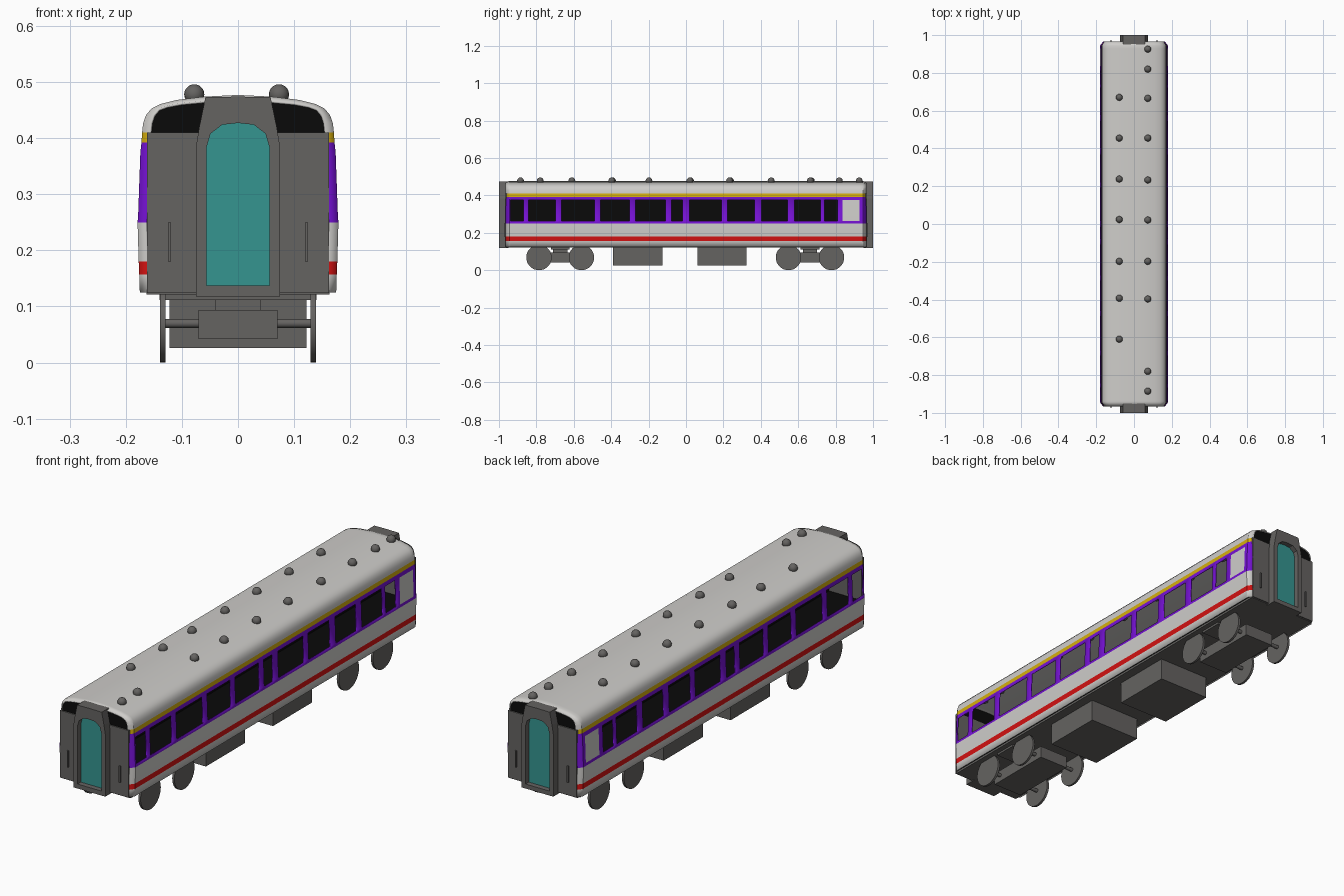
import bpy, bmesh, math
from mathutils import Matrix

if "Cube" in bpy.data.objects:
    bpy.data.objects.remove(bpy.data.objects["Cube"])


def material(name, rgb):
    m = bpy.data.materials.new(name)
    m.diffuse_color = (*rgb, 1)
    m.use_nodes = True
    m.node_tree.nodes["Principled BSDF"].inputs["Base Color"].default_value = m.diffuse_color
    return m


LIGHT = material("light_grey", (0.62, 0.61, 0.59))
GREY = material("dark_grey", (0.13, 0.125, 0.12))
PURPLE = material("purple", (0.18, 0.006, 0.66))
RED = material("red", (0.66, 0.006, 0.006))
YELLOW = material("yellow", (0.66, 0.42, 0.004))
TEAL = material("teal", (0.036, 0.30, 0.28))
BLACK = material("black", (0.003, 0.003, 0.003))


def finish(name, bm, mats, smooth=None):
    bmesh.ops.recalc_face_normals(bm, faces=bm.faces)
    me = bpy.data.meshes.new(name)
    bm.to_mesh(me)
    bm.free()
    for m in mats:
        me.materials.append(m)
    if smooth:
        me.shade_smooth()
        me.set_sharp_from_angle(angle=math.radians(smooth))
    ob = bpy.data.objects.new(name, me)
    bpy.context.collection.objects.link(ob)
    return ob


def box(name, x, y, z, mat):
    bm = bmesh.new()
    bmesh.ops.create_cube(bm, size=1)
    for v in bm.verts:
        v.co = [a + (c + 0.5) * (b - a) for c, (a, b) in zip(v.co, (x, y, z))]
    return finish(name, bm, [mat])


def cyl(name, r, x0, x1, y, z, mat, n=32):
    # cylinder lying along x
    bm = bmesh.new()
    bmesh.ops.create_cone(bm, cap_ends=True, segments=n, radius1=r, radius2=r, depth=x1 - x0,
                          matrix=Matrix.Translation(((x0 + x1) / 2, y, z)) @ Matrix.Rotation(math.pi / 2, 4, 'Y'))
    return finish(name, bm, [mat], 40)


def mirrored(half):
    # half outline from lower right to top centre -> full outline
    return half + [(-x, z) for x, z in reversed(half) if x > 0]


def slab(name, outline, y0, y1, mat):
    bm = bmesh.new()
    a = [bm.verts.new((x, y0, z)) for x, z in outline]
    b = [bm.verts.new((x, y1, z)) for x, z in outline]
    bm.faces.new(a)
    bm.faces.new(b)
    for i in range(len(a)):
        j = (i + 1) % len(a)
        bm.faces.new((a[i], a[j], b[j], b[i]))
    return finish(name, bm, [mat])


# Body shell: section swept along y, with bands by height and open windows
half = [(.175, .125), (.176, .157), (.177, .18), (.179, .25), (.178, .262), (.174, .375),
        (.172, .392), (.171, .41), (.169, .427), (.164, .441), (.154, .453), (.138, .461),
        (.11, .468), (.06, .474), (0, .477)]
section = mirrored(half)
windows = [(-.938, -.869), (-.842, -.698), (-.666, -.489), (-.457, -.302), (-.27, -.11),
           (-.077, -.019), (.019, .19), (.222, .366), (.404, .543), (.58, .719), (.741, .81)]
panel = (.837, .928)
ys = sorted([-.965, -.945, .945, .965] + [y for w in windows + [panel] for y in w])
bm = bmesh.new()
rings = []
for y in ys:
    end = abs(y) > .96
    rings.append([bm.verts.new((x * (.92 if end else 1), y,
                                z - (.3 * max(0, z - .45) if end else 0))) for x, z in section])
for k in range(len(ys) - 1):
    ym = (ys[k] + ys[k + 1]) / 2
    for i in range(len(section) - 1):
        zm = (section[i][1] + section[i + 1][1]) / 2
        glazed = .262 < zm < .375
        if glazed and any(a < ym < b for a, b in windows):
            continue
        f = bm.faces.new((rings[k][i], rings[k][i + 1], rings[k + 1][i + 1], rings[k + 1][i]))
        if .157 < zm < .18:
            f.material_index = 2
        elif .25 < zm < .392:
            f.material_index = 0 if glazed and panel[0] < ym < panel[1] else 1
        elif .392 < zm < .41:
            f.material_index = 3
bmesh.ops.remove_doubles(bm, verts=bm.verts, dist=1e-5)
shell = finish("body_shell", bm, [LIGHT, PURPLE, RED, YELLOW], 30)
mod = shell.modifiers.new("thickness", 'SOLIDIFY')
mod.thickness = .004

# Dark interior seen through the windows, and floor
box("interior_floor", (-.168, .168), (-.945, .945), (.13, .235), BLACK)
box("interior_partition", (-.012, .012), (-.945, .945), (.23, .405), BLACK)
box("floor_plate", (-.163, .163), (-.962, .962), (.121, .131), GREY)

# Car ends: wall, dark upper corners, gangway frame, door, handrails
upper = mirrored([(x * .92, z - .3 * max(0, z - .45)) for x, z in half if z > .4])
frame_out = mirrored([(.075, .118), (.075, .384), (.069, .42), (.058, .473), (0, .474)])
frame_in = mirrored([(.056, .137), (.056, .384), (.049, .408), (.028, .424), (0, .427)])
for s, tag in ((-1, "front"), (1, "back")):
    box(tag + "_end_wall", (-.162, .162), sorted((s * .95, s * .967)), (.124, .41), GREY)
    slab(tag + "_end_dark_corners", upper, s * .95, s * .962, BLACK)
    bm = bmesh.new()
    loops = [[bm.verts.new((x, s * y, z)) for x, z in o]
             for o, y in ((frame_out, .95), (frame_out, 1), (frame_in, 1), (frame_in, .972))]
    n = len(frame_out)
    for a, b in zip(loops, loops[1:]):
        for i in range(n):
            j = (i + 1) % n
            bm.faces.new((a[i], a[j], b[j], b[i]))
    finish(tag + "_gangway_frame", bm, [GREY])
    slab(tag + "_door", frame_in, s * .970, s * .978, TEAL)
    for x in (-.122, .122):
        box(tag + "_handrail", (x - .003, x + .003), sorted((s * .965, s * .973)), (.18, .25), GREY)

# Bogies with wheels
for yc, axles in ((-.672, (-.786, -.559)), (.663, (.548, .778))):
    box("bogie_bolster", (-.14, .14), (yc - .05, yc + .05), (.112, .128), GREY)
    box("bogie_pivot", (-.04, .04), (yc - .038, yc + .038), (.09, .115), GREY)
    box("bogie_frame", (-.07, .07), (yc - .15, yc + .15), (.042, .094), GREY)
    for y in axles:
        cyl("axle", .008, -.132, .132, y, .07, GREY, 12)
        for s in (-1, 1):
            a, b = sorted((s * .129, s * .139))
            cyl("wheel", .068, a, b, y, .068, GREY)

# Underfloor equipment boxes
for y0, y1 in ((-.39, -.126), (.061, .324)):
    box("equipment_box", (-.122, .122), (y0, y1), (.026, .125), GREY)

# Roof ventilators
right = (.926, .82, .665, .455, .233, .021, -.198, -.397, -.78, -.885)
left = (.67, .455, .238, .024, -.198, -.393, -.61)
for x, row in ((.073, right), (-.078, left)):
    for y in row:
        bm = bmesh.new()
        bmesh.ops.create_uvsphere(bm, u_segments=16, v_segments=10, radius=.018,
                                  matrix=Matrix.Translation((x, y, .478)))
        finish("roof_ventilator", bm, [GREY], 40)
